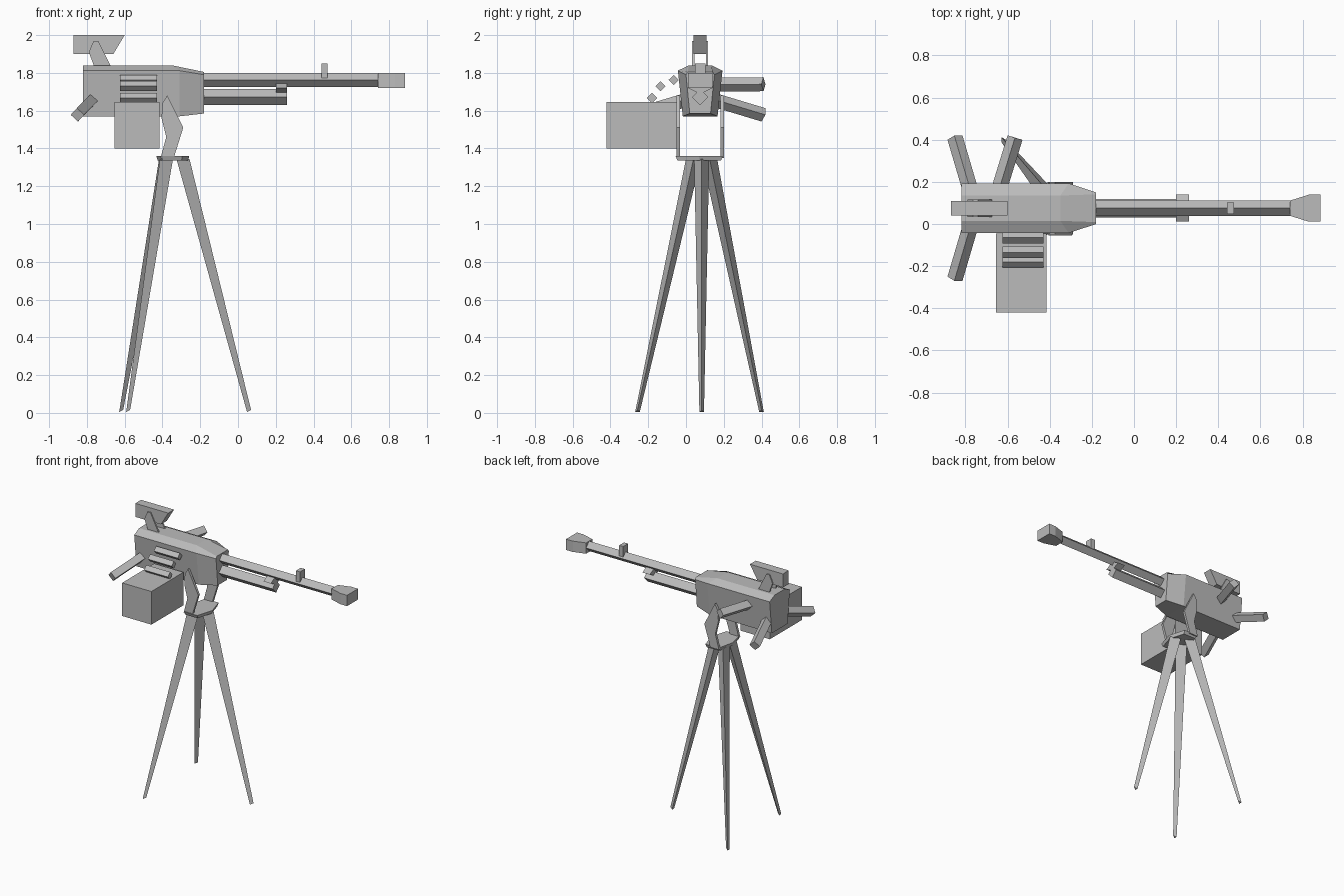
import bpy
from mathutils import Vector

cube = bpy.data.objects.get("Cube")
if cube:
    bpy.data.objects.remove(cube, do_unlink=True)

steel = bpy.data.materials.new("grey_steel")
steel.use_nodes = True
steel.diffuse_color = (0.5, 0.5, 0.5, 1)
steel.node_tree.nodes["Principled BSDF"].inputs["Base Color"].default_value = (0.5, 0.5, 0.5, 1)

MID = 0.075  # y of the gun's centre plane


def loft(name, rings):
    """Flat-shaded skin through rings of equal point count, capped at both ends."""
    n = len(rings[0])
    verts = [tuple(p) for ring in rings for p in ring]
    faces = [tuple(range(n)), tuple(range(len(verts) - n, len(verts)))]
    for k in range(len(rings) - 1):
        for i in range(n):
            j = (i + 1) % n
            faces.append((k * n + i, k * n + j, k * n + n + j, k * n + n + i))
    mesh = bpy.data.meshes.new(name)
    mesh.from_pydata(verts, [], faces)
    import bmesh
    bm = bmesh.new()
    bm.from_mesh(mesh)
    bmesh.ops.recalc_face_normals(bm, faces=bm.faces)
    bm.to_mesh(mesh)
    bm.free()
    mesh.materials.append(steel)
    obj = bpy.data.objects.new(name, mesh)
    bpy.context.collection.objects.link(obj)
    return obj


def bar(name, start, end, side, height):
    """Bar of diamond section between two points."""
    start, end = Vector(start), Vector(end)
    axis = (end - start).normalized()
    a = axis.cross(Vector((0, 0, 1))).normalized()
    b = a.cross(axis)
    corners = (a * side, b * height, -a * side, -b * height)
    return loft(name, [[p + c for c in corners] for p in (start, end)])


def plate(name, profile, y0, y1):
    """Side profile in x and z, extruded along y."""
    return loft(name, [[(x, y, z) for x, z in profile] for y in (y0, y1)])


def block(name, x0, x1, y0, y1, z0, z1):
    return plate(name, [(x0, z0), (x1, z0), (x1, z1), (x0, z1)], y0, y1)


# Receiver: six-sided section with a bevelled top and tapered nose
def section(x_top, x, top, shoulder, bottom):
    half = [(x_top, *top), (x, *shoulder), (x, *bottom)]
    return ([(px, MID + w, z) for px, w, z in half]
            + [(px, MID - w, z) for px, w, z in reversed(half)])


full = ((0.06, 1.84), (0.118, 1.812), (0.092, 1.57))
nose = ((0.066, 1.805), (0.075, 1.79), (0.055, 1.585))
loft("receiver", [section(-0.82, -0.82, *full),
                  section(-0.35, -0.31, *full),
                  section(-0.18, -0.18, *nose)])

# Barrel group
bar("barrel", (-0.2, MID, 1.763), (0.76, MID, 1.763), 0.037, 0.037)
bar("gas_tube", (-0.2, MID, 1.672), (0.26, MID, 1.672), 0.043, 0.043)
bar("tube_clamp", (0.2, MID, 1.72), (0.26, MID, 1.72), 0.064, 0.033)
loft("muzzle", [[(x, MID - w, 1.72), (x, MID + w, 1.72),
                 (x, MID + w, 1.8), (x, MID - w, 1.8)]
                for x, w in ((0.74, 0.036), (0.83, 0.064), (0.885, 0.064))])
block("front_sight", 0.442, 0.475, MID - 0.028, MID + 0.028, 1.77, 1.85)

# Raised rear sight on a pair of bent brackets
plate("rear_sight", [(-0.87, 1.9), (-0.66, 1.9), (-0.6, 2.0), (-0.87, 2.0)],
      MID - 0.034, MID + 0.034)
bracket = [(-0.76, 1.83), (-0.79, 1.91), (-0.765, 1.968),
           (-0.74, 1.968), (-0.71, 1.91), (-0.67, 1.83)]
for side, s in (("left", 1), ("right", -1)):
    plate("sight_bracket_" + side, bracket, MID + s * 0.03, MID + s * 0.042)

# Rear grips, mirrored, and the cocking handle
for side, s in (("back", 1), ("front", -1)):
    bar("grip_" + side, (-0.775, MID + s * 0.08, 1.655),
        (-0.85, MID + s * 0.335, 1.578), 0.037, 0.037)
bar("cocking_handle", (-0.645, 0.15, 1.737), (-0.565, 0.41, 1.74), 0.037, 0.037)

# Ammunition box and belt
block("ammo_box", -0.655, -0.415, -0.42, -0.045, 1.4, 1.645)
for i, (y, z) in enumerate(((-0.18, 1.667), (-0.135, 1.73), (-0.065, 1.763))):
    bar("cartridge_%d" % (i + 1), (-0.625, y, z), (-0.43, y, z), 0.027, 0.027)

# Fork and its turntable
arm = [(-0.41, 1.35), (-0.34, 1.35), (-0.29, 1.51), (-0.375, 1.68),
       (-0.4, 1.64), (-0.405, 1.56), (-0.38, 1.46)]
for side, s in (("back", 1), ("front", -1)):
    plate("fork_arm_" + side, arm, MID + s * 0.107, MID + s * 0.125)
hexagon = [(0.087, 0), (0.05, 0.125), (-0.06, 0.125),
           (-0.087, 0), (-0.06, -0.125), (0.05, -0.125)]
loft("turntable", [[(-0.345 + x * k, 0.07 + y * k, z) for x, y in hexagon]
                   for z, k in ((1.335, 0.92), (1.36, 1.0))])

# Tripod: tapering three-sided legs
triangle = [(1, 0), (-0.5, 0.866), (-0.5, -0.866)]
legs = {"front": ((-0.39, 0.04), (-0.585, -0.257)),
        "back": ((-0.395, 0.125), (-0.622, 0.4)),
        "barrel_side": ((-0.303, 0.083), (0.055, 0.083))}
for side, (top, foot) in legs.items():
    loft("leg_" + side, [[(c[0] + r * x, c[1] + r * y, z + x * lean) for x, y in triangle]
                         for c, r, z, lean in ((top, 0.046, 1.345, 0), (foot, 0.014, 0.008, 0.008))])
